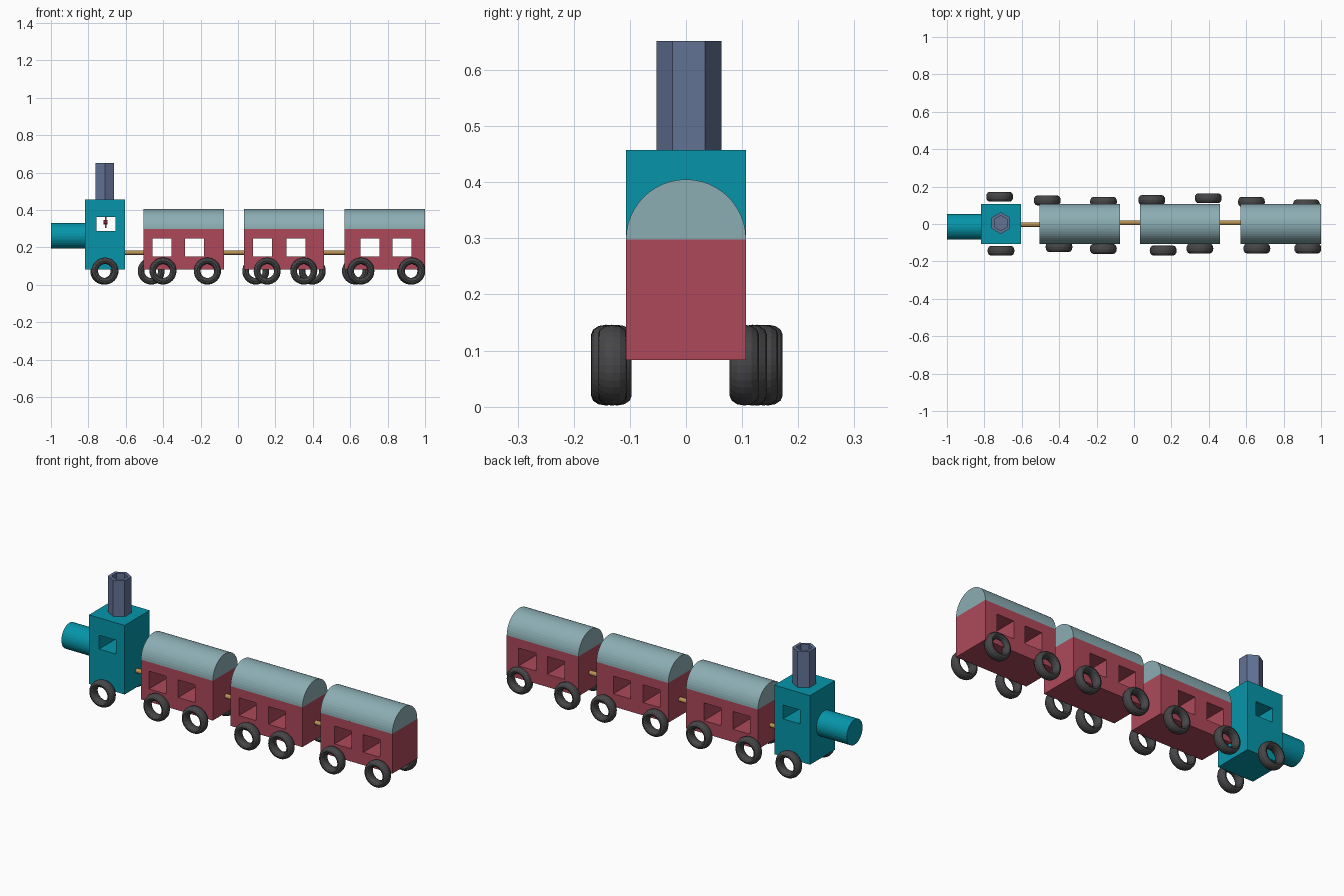
import bpy, bmesh
from math import pi, sin, cos

if "Cube" in bpy.data.objects:
    bpy.data.objects.remove(bpy.data.objects["Cube"])


def mat(name, rgb):
    m = bpy.data.materials.new(name)
    m.diffuse_color = (*[(c / 255) ** 2.2 for c in rgb], 1)
    m.use_nodes = True
    m.node_tree.nodes["Principled BSDF"].inputs["Base Color"].default_value = m.diffuse_color
    return m


TEAL = mat("teal", (14, 148, 168))
RED = mat("red", (172, 74, 90))
ROOF = mat("roof_grey", (138, 172, 178))
BLUE = mat("slate_blue", (98, 114, 148))
TYRE = mat("tyre", (72, 72, 74))
TAN = mat("tan", (186, 146, 84))


def add(name, bm, m):
    bmesh.ops.recalc_face_normals(bm, faces=bm.faces)
    me = bpy.data.meshes.new(name)
    bm.to_mesh(me)
    bm.free()
    ob = bpy.data.objects.new(name, me)
    bpy.context.collection.objects.link(ob)
    me.materials.append(m)
    return ob


def prism(name, profile, x0, x1, m):
    """Extrude a (y, z) outline along x."""
    bm = bmesh.new()
    face = bm.faces.new([bm.verts.new((x0, y, z)) for y, z in profile])
    new = bmesh.ops.extrude_face_region(bm, geom=[face])["geom"]
    bmesh.ops.translate(bm, vec=(x1 - x0, 0, 0),
                        verts=[v for v in new if isinstance(v, bmesh.types.BMVert)])
    return add(name, bm, m)


def rect(hw, z0, z1):
    return [(-hw, z0), (hw, z0), (hw, z1), (-hw, z1)]


def arc(y, z, r, n, sweep=2 * pi):
    count = n if sweep > 6 else n + 1
    return [(y + r * cos(sweep * i / n), z + r * sin(sweep * i / n)) for i in range(count)]


def cut_window(body, x0, x1, z0, z1):
    cutter = prism("window_cutter", rect(0.2, z0, z1), x0, x1, body.data.materials[0])
    mod = body.modifiers.new("window", "BOOLEAN")
    mod.operation, mod.solver, mod.object = "DIFFERENCE", "EXACT", cutter
    bpy.context.view_layer.objects.active = body
    bpy.ops.object.modifier_apply(modifier=mod.name)
    bpy.data.objects.remove(cutter, do_unlink=True)


HW = 0.107  # half width of all bodies

# Engine: cab with window, boiler
cab = prism("engine_cab", rect(HW, 0.083, 0.457), -0.818, -0.604, TEAL)
cut_window(cab, -0.757, -0.656, 0.288, 0.363)
prism("boiler", arc(-0.015, 0.262, 0.068, 32), -1.0, -0.81, TEAL)

# Hollow six-sided chimney
bm = bmesh.new()
hexa = [(-0.712 + x, 0.005 + y) for y, x in arc(0, 0, 0.058, 6)]
base = bm.faces.new([bm.verts.new((x, y, 0.455)) for x, y in hexa])
new = bmesh.ops.extrude_face_region(bm, geom=[base])["geom"]
bmesh.ops.translate(bm, vec=(0, 0, 0.197), verts=[v for v in new if isinstance(v, bmesh.types.BMVert)])
top = next(f for f in new if isinstance(f, bmesh.types.BMFace))
bmesh.ops.inset_region(bm, faces=[top], thickness=0.018)
inner = bmesh.ops.extrude_discrete_faces(bm, faces=[top])["faces"][0]
bmesh.ops.translate(bm, vec=(0, 0, -0.17), verts=inner.verts)
add("chimney", bm, BLUE)

# Small pull handle hanging in the cab window
prism("pull_cord", rect(0.004, 0.305, 0.364), -0.712, -0.704, RED)
prism("pull_handle", arc(0, 0.335, 0.011, 8), -0.718, -0.697, RED)

# Carriages: body with two windows, barrel roof, link to the one ahead
cars = [(-0.506, 0.048, 0.222, -0.003), (0.031, 0.05, 0.227, 0.007), (0.569, 0.085, 0.256, 0.007)]
for i, (x, w1, w2, link_y) in enumerate(cars, 1):
    body = prism(f"carriage_body_{i}", rect(HW, 0.083, 0.298), x, x + 0.43, RED)
    for w in (w1, w2):
        cut_window(body, x + w, x + w + 0.102, 0.152, 0.248)
    prism(f"carriage_roof_{i}", arc(0, 0.298, HW, 24, pi), x, x + 0.43, ROOF)
    prism(f"link_{i}", arc(link_y, 0.173, 0.012, 16), x - 0.12, x + 0.02, TAN)

# Wheels, set a little unevenly as in a hand-made toy
wheels = [(-0.718, 0.146), (-0.464, 0.126), (-0.163, 0.119), (0.095, 0.128), (0.397, 0.138),
          (0.628, 0.118), (0.922, 0.104),
          (-0.711, -0.143), (-0.401, -0.123), (-0.164, -0.133), (0.156, -0.142),
          (0.352, -0.131), (0.657, -0.131), (0.929, -0.131)]
for i, (x, y) in enumerate(wheels, 1):
    bpy.ops.mesh.primitive_torus_add(location=(x, y, 0.074), rotation=(pi / 2, 0, 0),
                                     major_radius=0.0545, minor_radius=0.0175,
                                     major_segments=32, minor_segments=12)
    wheel = bpy.context.object
    wheel.name = f"wheel_{i}"
    wheel.scale.z = 1.5
    wheel.data.materials.append(TYRE)
